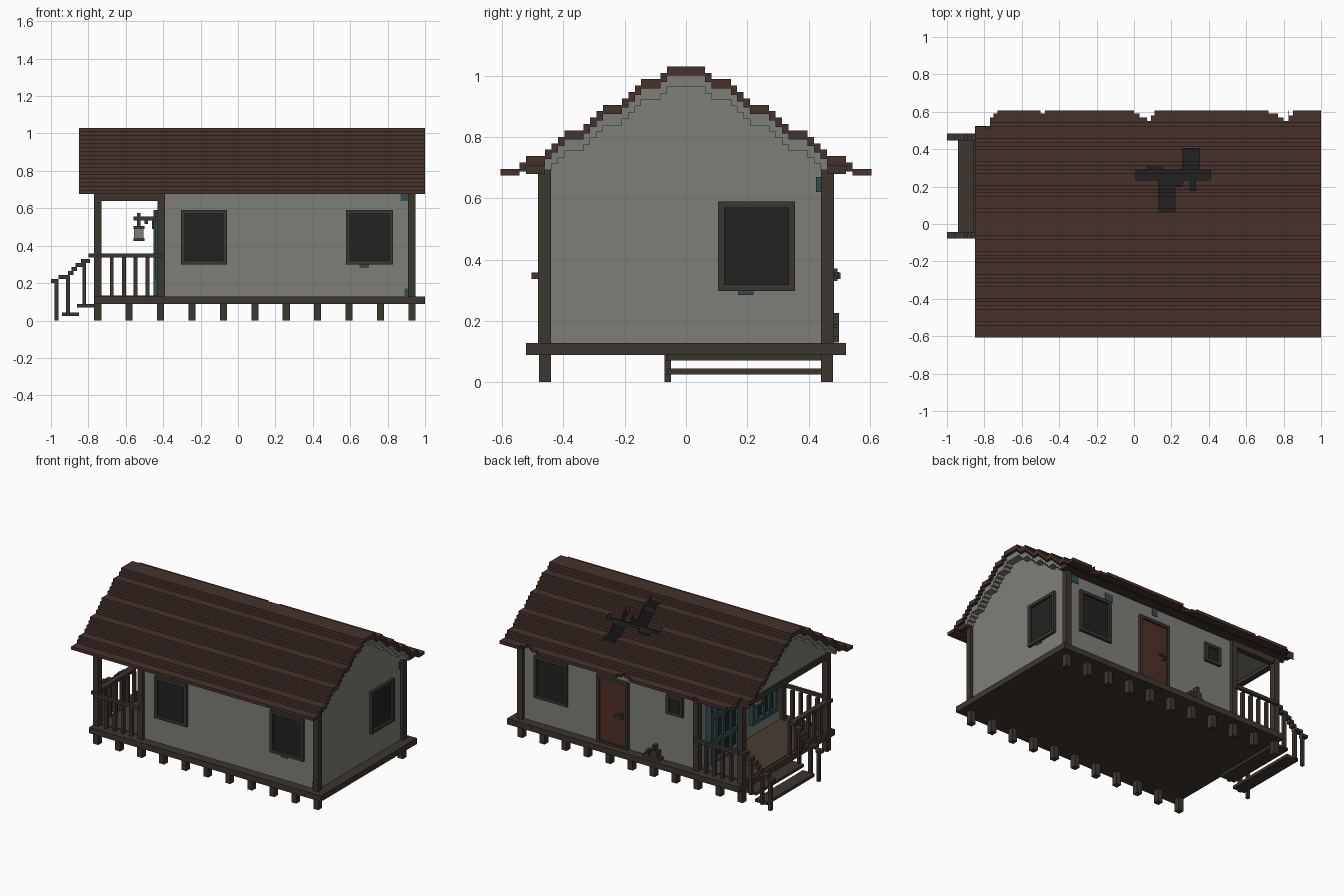
import bpy, bmesh, math

old = bpy.data.objects.get("Cube")
if old:
    bpy.data.objects.remove(old, do_unlink=True)


def material(name, rgb):
    lin = [((c / 255 + 0.055) / 1.055) ** 2.4 for c in rgb] + [1]
    m = bpy.data.materials.new(name)
    m.use_nodes = True
    m.diffuse_color = lin
    bsdf = m.node_tree.nodes["Principled BSDF"]
    bsdf.inputs["Base Color"].default_value = lin
    bsdf.inputs["Roughness"].default_value = 0.9
    return m


PLASTER = material("grey plaster", (126, 127, 121))
WOOD = material("dark wood", (61, 54, 46))
ROOF = material("roof brown", (71, 50, 43))
GLASS = material("black glass", (34, 34, 34))
DOOR = material("red brown door", (80, 47, 39))
TEAL = material("faded teal", (50, 76, 80))
FLOOR = material("floor board", (72, 61, 50))


def finish(name, bm, mat):
    bmesh.ops.recalc_face_normals(bm, faces=bm.faces)
    me = bpy.data.meshes.new(name)
    bm.to_mesh(me)
    bm.free()
    if mat:
        me.materials.append(mat)
    ob = bpy.data.objects.new(name, me)
    bpy.context.collection.objects.link(ob)
    return ob


def boxes(name, items, mat):
    """One object made of boxes given as (x0, x1, y0, y1, z0, z1)."""
    bm = bmesh.new()
    for x0, x1, y0, y1, z0, z1 in items:
        vs = bmesh.ops.create_cube(bm, size=1)["verts"]
        for v in vs:
            v.co = ((x0 + x1) / 2 + v.co.x * (x1 - x0),
                    (y0 + y1) / 2 + v.co.y * (y1 - y0),
                    (z0 + z1) / 2 + v.co.z * (z1 - z0))
    return finish(name, bm, mat)


def prism(name, outline, x0, x1, mat):
    """Extrude a (y, z) outline along x."""
    bm = bmesh.new()
    face = bm.faces.new([bm.verts.new((x0, y, z)) for y, z in outline])
    new = bmesh.ops.extrude_face_region(bm, geom=[face])["geom"]
    for v in new:
        if isinstance(v, bmesh.types.BMVert):
            v.co.x = x1
    return finish(name, bm, mat)


# Stepped roof line: half widths of each course, counted in blocks
V = 0.0209
STEPS = [3, 4, 7, 8, 9, 10, 13, 14, 15, 16, 19, 20, 21, 22, 25, 26, 29]
TOP = 49.3


def stair(drop, limit=99, floor=0):
    """Stepped line from -y to +y, lowered by drop blocks."""
    half = []
    for i, w in enumerate(STEPS):
        z = max(TOP - i - drop, floor) * V
        inner = STEPS[i - 1] if i else 0
        if inner >= limit:
            break
        if i:
            half.append((inner * V, z))
        half.append((min(w, limit) * V, z))
    clean = [p for k, p in enumerate(half) if k == 0 or p != half[k - 1]]
    return [(-y, z) for y, z in reversed(clean)] + clean


# Roof shell, with ragged back eave and a broken hole cut out
roof = prism("roof", stair(0) + stair(1.45, floor=32.3)[::-1], -0.85, 1.0, ROOF)
notches = [(-0.9, -0.79, .525), (-.79, -.77, .505), (-.77, -.75, .57), (-.75, -.73, .59),
           (-.5, -.475, .59), (0, .03, .59), (.03, .07, .57), (.07, .09, .55),
           (.09, .11, .58), (.72, .77, .59), (.77, .8, .57), (.8, .825, .55), (.83, .85, .58)]
hole = [(.01, .41, .235, .285), (.26, .35, .28, .41), (.13, .22, .07, .24),
        (.30, .33, .18, .24), (.07, .15, .28, .31), (.22, .26, .2, .24)]
cutter = boxes("roof_cutter", [(a, b, y, .7, .5, 1.2) for a, b, y in notches]
               + [h + (.5, 1.2) for h in hole], None)
cutter.hide_render = True
mod = roof.modifiers.new("cut", "BOOLEAN")
mod.operation, mod.solver, mod.object, mod.use_self = "DIFFERENCE", "EXACT", cutter, True
dg = bpy.context.evaluated_depsgraph_get()
cut_mesh = bpy.data.meshes.new_from_object(roof.evaluated_get(dg))
roof.modifiers.clear()
roof.data = cut_mesh
bpy.data.objects.remove(cutter, do_unlink=True)

# Dark attic, plaster gables and stepped lining under the overhangs
prism("attic", [(-.4, .6)] + stair(2.4, limit=19.5) + [(.4, .6)], -.38, .9, GLASS)
for name, x0, x1 in (("gable_left", .9, .93), ("gable_porch", -.76, -.73)):
    prism(name, [(-.455, .66)] + stair(1.3, limit=21.8) + [(.455, .66)], x0, x1, PLASTER)
for name, x0, x1 in (("lining_left", .93, .98), ("lining_porch", -.83, -.76)):
    prism(name, stair(1.2, limit=22) + stair(3.2, limit=22)[::-1], x0, x1, PLASTER)

# Walls and porch ceiling
boxes("walls", [(-.41, .93, -.46, .46, .12, .72)], PLASTER)
boxes("porch_ceiling", [(-.74, -.4, -.45, .45, .665, .685)], PLASTER)

# Floor deck and foundation piles
boxes("floor_deck", [(-.77, 1.0, -.523, .523, .088, .128)], WOOD)
boxes("porch_floor", [(-.75, -.41, -.44, .44, .127, .134)], FLOOR)
boxes("piles", [(x - .019, x + .019, s * .46 - .02, s * .46 + .02, 0, .09)
                for s in (-1, 1) for x in [-.75 + .168 * i for i in range(11)]], WOOD)

# Corner posts and top beams
boxes("posts", [(x - .02, x + .02, s * .462 - .021, s * .462 + .021, .12, .72)
                for s in (-1, 1) for x in (-.75, -.41, .93)], WOOD)
boxes("porch_beams", [(-.77, -.73, -.46, .46, .64, .68)]
      + [(-.77, -.39, s * .46 - .02, s * .46 + .02, .64, .68) for s in (-1, 1)], WOOD)
boxes("eave_beams", [(-.8, .98, min(s * .46, s * .523), max(s * .46, s * .523), .68, .718)
                     for s in (-1, 1)], WOOD)

# Porch railings: front, back and half of the end
rails, T = [], .0105
for s in (-1, 1):
    rails.append((-.75, -.41, s * .494 - T, s * .494 + T, .336, .358))
    rails += [(x - T, x + T, s * .47 - T, s * .47 + T, .12, .34)
              for x in (-.675, -.61, -.547, -.484)]
rails.append((-.785, -.75, -.48, -.05, .336, .358))
rails += [(-.76, -.74, y - T, y + T, .12, .34) for y in (-.39, -.325, -.26, -.195, -.13, -.06)]
boxes("railings", rails, WOOD)

# Stairs and stepped handrails
boxes("stair_treads", [(-.86, -.75, -.06, .46, .07, .088), (-.94, -.85, -.06, .46, .024, .044)], WOOD)
hand = []
for y in (-.06, .465):
    for x0, x1, z in ((-1, -.96, .2), (-.96, -.9, .222), (-.91, -.88, .243), (-.89, -.86, .265),
                      (-.87, -.83, .286), (-.84, -.79, .308), (-.8, -.75, .336)):
        hand.append((x0, x1, y - .018, y + .018, z, z + .021))
    for x, z0, z1 in ((-.97, 0, .2), (-.908, .025, .24), (-.822, .07, .31)):
        hand.append((x - T, x + T, y - T, y + T, z0, z1))
boxes("stair_handrails", hand, WOOD)


def on_wall(side, u0, u1, d0, d1, z0, z1):
    """Box on a wall: u runs along it, d outward from it."""
    s = 1 if side[0] == "+" else -1
    if side[1] == "y":
        a, b = sorted((s * (.46 + d0), s * (.46 + d1)))
        return (u0, u1, a, b, z0, z1)
    base = .93 if s > 0 else .41
    a, b = sorted((s * (base + d0), s * (base + d1)))
    return (a, b, u0, u1, z0, z1)


def frame(side, u0, u1, z0, z1, t, d):
    return [on_wall(side, *r) for r in (
        (u0, u0 + t, -.01, d, z0, z1), (u1 - t, u1, -.01, d, z0, z1),
        (u0, u1, -.01, d, z0, z0 + t), (u0, u1, -.01, d, z1 - t, z1))]


# Windows
for name, side, u0, u1, z0, z1 in (
        ("front_window_a", "-y", -.305, -.06, .3, .59), ("front_window_b", "-y", .577, .83, .3, .59),
        ("back_window", "+y", .577, .83, .3, .59), ("small_window", "+y", -.305, -.18, .46, .59),
        ("end_window", "+x", .105, .355, .297, .59)):
    boxes(name + "_frame", frame(side, u0, u1, z0, z1, .021, .018), WOOD)
    boxes(name + "_glass", [on_wall(side, u0 + .01, u1 - .01, -.005, .004, z0 + .01, z1 - .01)], GLASS)

# Back door with handle
boxes("back_door_frame", frame("+y", .11, .35, .12, .59, .021, .02), WOOD)
boxes("back_door", [on_wall("+y", .125, .335, -.005, .008, .13, .575)], DOOR)
boxes("back_door_handle", [on_wall("+y", .15, .17, 0, .035, .33, .37),
                           on_wall("+y", .15, .20, .025, .04, .345, .36)], WOOD)

# Teal porch door and barred porch window
boxes("porch_door_frame", frame("-x", .03, .37, .125, .59, .03, .042), TEAL)
boxes("porch_door", [on_wall("-x", .05, .35, -.005, .01, .13, .57)], GLASS)
boxes("porch_door_bars", [on_wall("-x", u - .012, u + .012, 0, .025, .13, .57) for u in (.12, .2, .28)]
      + [on_wall("-x", .05, .35, 0, .025, z, z + .03) for z in (.25, .42)], TEAL)
boxes("porch_window_frame", frame("-x", -.38, -.1, .22, .58, .025, .03), TEAL)
boxes("porch_window_glass", [on_wall("-x", -.37, -.11, -.005, .005, .23, .57)], GLASS)
boxes("porch_window_bars", [on_wall("-x", u - .012, u + .012, 0, .02, .23, .57) for u in (-.31, -.24, -.17)]
      + [on_wall("-x", -.37, -.11, 0, .02, .38, .405)], TEAL)

# Hanging lantern on a bracket
boxes("lantern_bracket", [(-.56, -.41, -.02, 0, .535, .556), (-.54, -.52, -.02, 0, .5, .575),
                          (-.5, -.48, -.02, 0, .515, .54), (-.46, -.45, -.02, 0, .49, .54),
                          (-.56, -.5, -.04, .02, .49, .505), (-.56, -.5, -.04, .02, .425, .44)], WOOD)
boxes("lantern_lamp", [(-.555, -.505, -.035, .015, .44, .49)], PLASTER)

# Teal mould patches and weeds along the walls
boxes("wall_patches", [on_wall(*p) for p in (
    ("-y", .65, .70, -.003, .005, .28, .3), ("-y", .87, .91, -.003, .005, .64, .69),
    ("-y", .89, .91, -.003, .005, .13, .17), ("+x", .17, .22, -.003, .005, .285, .3),
    ("+x", .425, .445, -.003, .005, .62, .67), ("+y", .84, .91, -.003, .005, .63, .69),
    ("+y", .56, .62, -.003, .005, .6, .65), ("+y", .2, .24, -.003, .005, .63, .67))], TEAL)
boxes("weeds", [on_wall("+y", *p) for p in (
    (-.15, -.02, 0, .04, .13, .15), (-.13, -.08, 0, .04, .15, .19),
    (-.06, -.04, 0, .04, .15, .18), (-.11, -.09, 0, .04, .19, .225))], WOOD)
